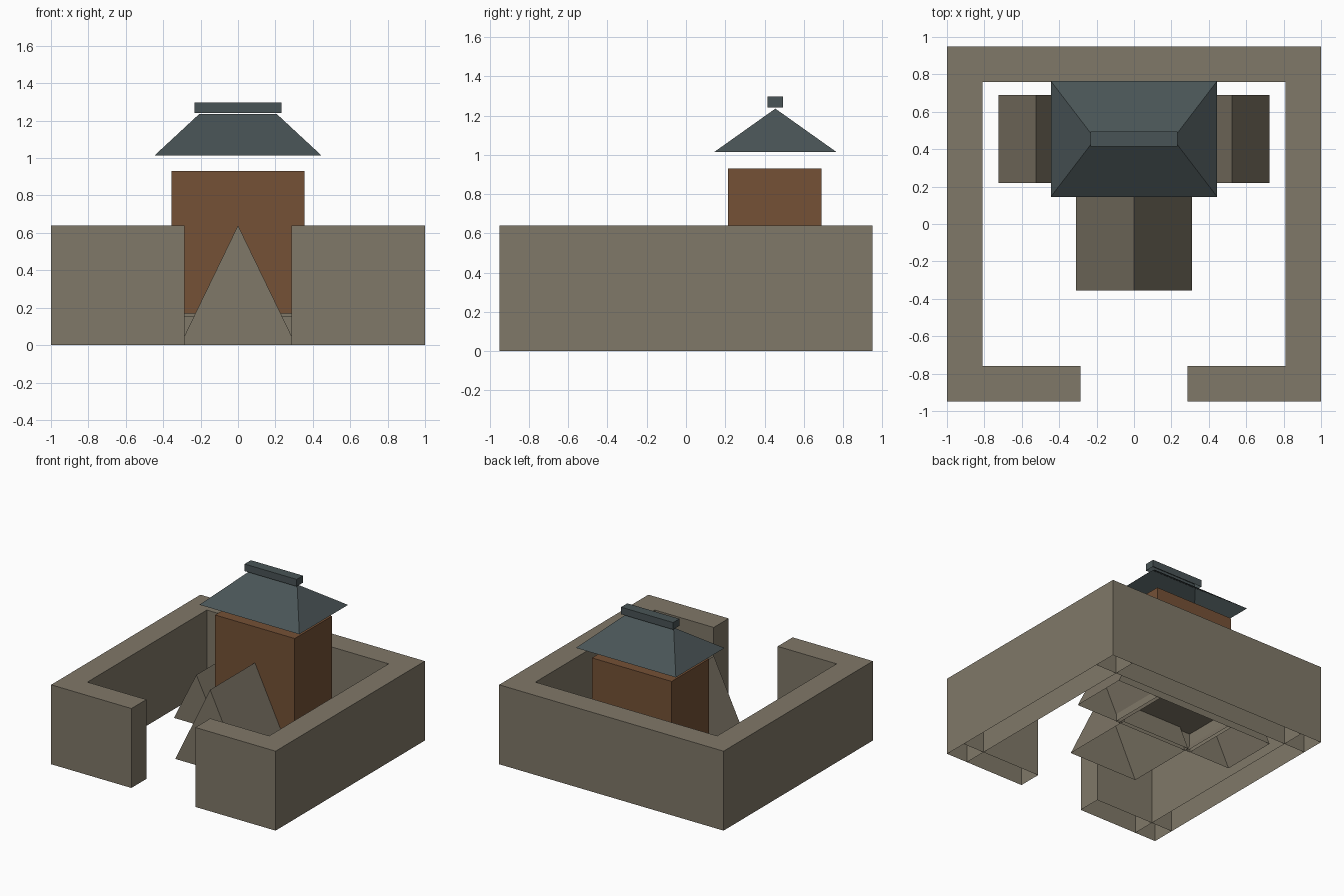
import bpy, bmesh

if "Cube" in bpy.data.objects:
    bpy.data.objects.remove(bpy.data.objects["Cube"])


def material(name, rgb):
    # sRGB bytes to linear
    lin = [((c / 255 + 0.055) / 1.055) ** 2.4 for c in rgb]
    m = bpy.data.materials.new(name)
    m.diffuse_color = (*lin, 1)
    m.use_nodes = True
    m.node_tree.nodes["Principled BSDF"].inputs["Base Color"].default_value = m.diffuse_color
    return m


STONE = material("stone", (128, 120, 104))
WOOD = material("brown_wood", (117, 81, 54))
SLATE = material("slate", (73, 84, 86))


def shell(name, mat, base, top):
    """Flat-sided shell, open underneath. base/top = (x0, x1, y0, y1, z);
    a top of zero width collapses to a ridge."""
    bm = bmesh.new()
    rings = []
    for x0, x1, y0, y1, z in (base, top):
        rings.append([bm.verts.new(p) for p in
                      ((x0, y0, z), (x1, y0, z), (x1, y1, z), (x0, y1, z))])
    lo, hi = rings
    for i in range(4):
        j = (i + 1) % 4
        bm.faces.new((lo[i], lo[j], hi[j], hi[i]))
    bm.faces.new(hi)
    bmesh.ops.remove_doubles(bm, verts=bm.verts, dist=1e-5)
    bmesh.ops.dissolve_degenerate(bm, edges=bm.edges, dist=1e-5)
    me = bpy.data.meshes.new(name)
    bm.to_mesh(me)
    bm.free()
    me.materials.append(mat)
    ob = bpy.data.objects.new(name, me)
    bpy.context.collection.objects.link(ob)
    return ob


def box(name, mat, x0, x1, y0, y1, z0, z1):
    return shell(name, mat, (x0, x1, y0, y1, z0), (x0, x1, y0, y1, z1))


def tent(name, mat, xc, half, y0, y1, h):
    return shell(name, mat, (xc - half, xc + half, y0, y1, 0), (xc, xc, y0, y1, h))


# Courtyard walls with a gate gap at the front
WALL_H = 0.64
box("back_wall", STONE, -1, 1, 0.76, 0.95, 0, WALL_H)
for side, s in (("left", -1), ("right", 1)):
    x = sorted((s * 0.81, s * 1.0))
    box(side + "_wall", STONE, *x, -0.95, 0.95, 0, WALL_H)
    x = sorted((s * 0.285, s * 1.0))
    box(side + "_front_wall", STONE, *x, -0.95, -0.76, 0, WALL_H)
    # Small gabled wing at each side of the keep
    tent(side + "_wing", STONE, s * 0.525, 0.2, 0.22, 0.69, 0.40)

# Large gabled porch in front of the keep
tent("front_porch", STONE, 0, 0.31, -0.355, 0.25, WALL_H)

# Keep on a low plinth
box("plinth", STONE, -0.355, 0.355, 0.215, 0.69, 0, 0.155)
box("keep", WOOD, -0.355, 0.355, 0.215, 0.69, 0.17, 0.93)

# Hipped roof and ridge cap
shell("hip_roof", SLATE, (-0.445, 0.445, 0.145, 0.765, 1.015),
      (-0.208, 0.208, 0.455, 0.455, 1.235))
box("ridge_cap", SLATE, -0.232, 0.232, 0.415, 0.495, 1.24, 1.297)
